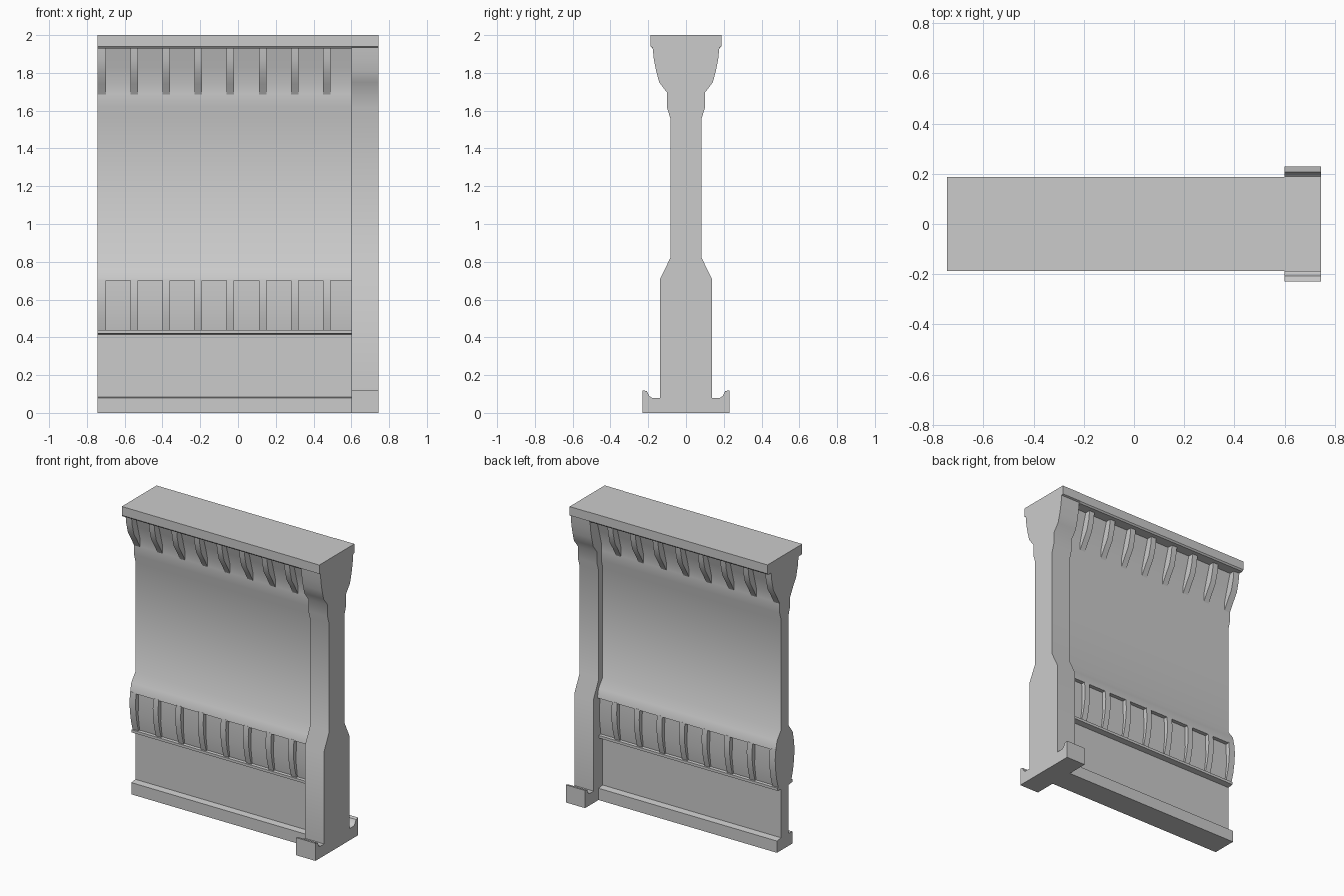
import bpy, bmesh, math

cube = bpy.data.objects.get("Cube")
if cube:
    bpy.data.objects.remove(cube, do_unlink=True)

# One plain stone colour
stone = bpy.data.materials.new("stone_grey")
stone.use_nodes = True
grey = (0.6, 0.6, 0.6, 1)
stone.diffuse_color = grey
bsdf = stone.node_tree.nodes["Principled BSDF"]
bsdf.inputs["Base Color"].default_value = grey
bsdf.inputs["Roughness"].default_value = 0.8


def extrude(name, half, spans):
    """Mirror a (y, z) half profile front to back and extrude it along x for each span."""
    outline = half + [(-y, z) for y, z in reversed(half)]
    bm = bmesh.new()
    for x0, x1 in spans:
        face = bm.faces.new([bm.verts.new((x0, y, z)) for y, z in outline])
        ext = bmesh.ops.extrude_face_region(bm, geom=[face])
        moved = [v for v in ext["geom"] if isinstance(v, bmesh.types.BMVert)]
        bmesh.ops.translate(bm, verts=moved, vec=(x1 - x0, 0, 0))
    bmesh.ops.recalc_face_normals(bm, faces=bm.faces)
    mesh = bpy.data.meshes.new(name)
    bm.to_mesh(mesh)
    bm.free()
    mesh.materials.append(stone)
    obj = bpy.data.objects.new(name, mesh)
    bpy.context.collection.objects.link(obj)
    bpy.ops.object.select_all(action="DESELECT")
    obj.select_set(True)
    bpy.context.view_layer.objects.active = obj
    bpy.ops.object.shade_smooth_by_angle(angle=math.radians(40))
    return obj


LEFT_END, POST, RIGHT_END = -0.745, 0.60, 0.745
wall = [(LEFT_END, POST)]

# Wall with skirting, sill, recessed arcades, neck moulding and cap
extrude("wall_panel", [
    (0.085, 0), (0.085, 0.08), (0.04, 0.085), (0.04, 0.415),
    (0.08, 0.42), (0.08, 0.438), (0.06, 0.44), (0.075, 0.55), (0.07, 0.70),
    (0.097, 0.70), (0.085, 0.76), (0.04, 0.82),
    (0.04, 1.57), (0.055, 1.62), (0.055, 1.69),
    (0.055, 1.74), (0.08, 1.83), (0.11, 1.93),
    (0.178, 1.93), (0.187, 1.94), (0.187, 2.0)], wall)

# Evenly spaced ribs between the recesses
ribs = [(LEFT_END, -0.70)] + [(-0.57 + 0.17 * i, -0.53 + 0.17 * i) for i in range(7)]
extrude("lower_ribs", [
    (0.07, 0.436), (0.088, 0.50), (0.1, 0.57), (0.104, 0.64), (0.097, 0.705)], ribs)
extrude("upper_ribs", [
    (0.055, 1.685), (0.085, 1.74), (0.122, 1.80), (0.14, 1.87), (0.148, 1.935)], ribs)

# End post with flared base, shaft, capital and upturned feet
extrude("end_post", [
    (0.23, 0), (0.23, 0.12), (0.207, 0.115), (0.195, 0.09), (0.18, 0.08),
    (0.137, 0.08), (0.137, 0.71), (0.083, 0.82), (0.083, 1.56),
    (0.1, 1.615), (0.1, 1.695), (0.142, 1.75), (0.158, 1.81),
    (0.17, 1.87), (0.177, 1.935), (0.189, 1.94), (0.189, 2.0)], [(POST, RIGHT_END)])
